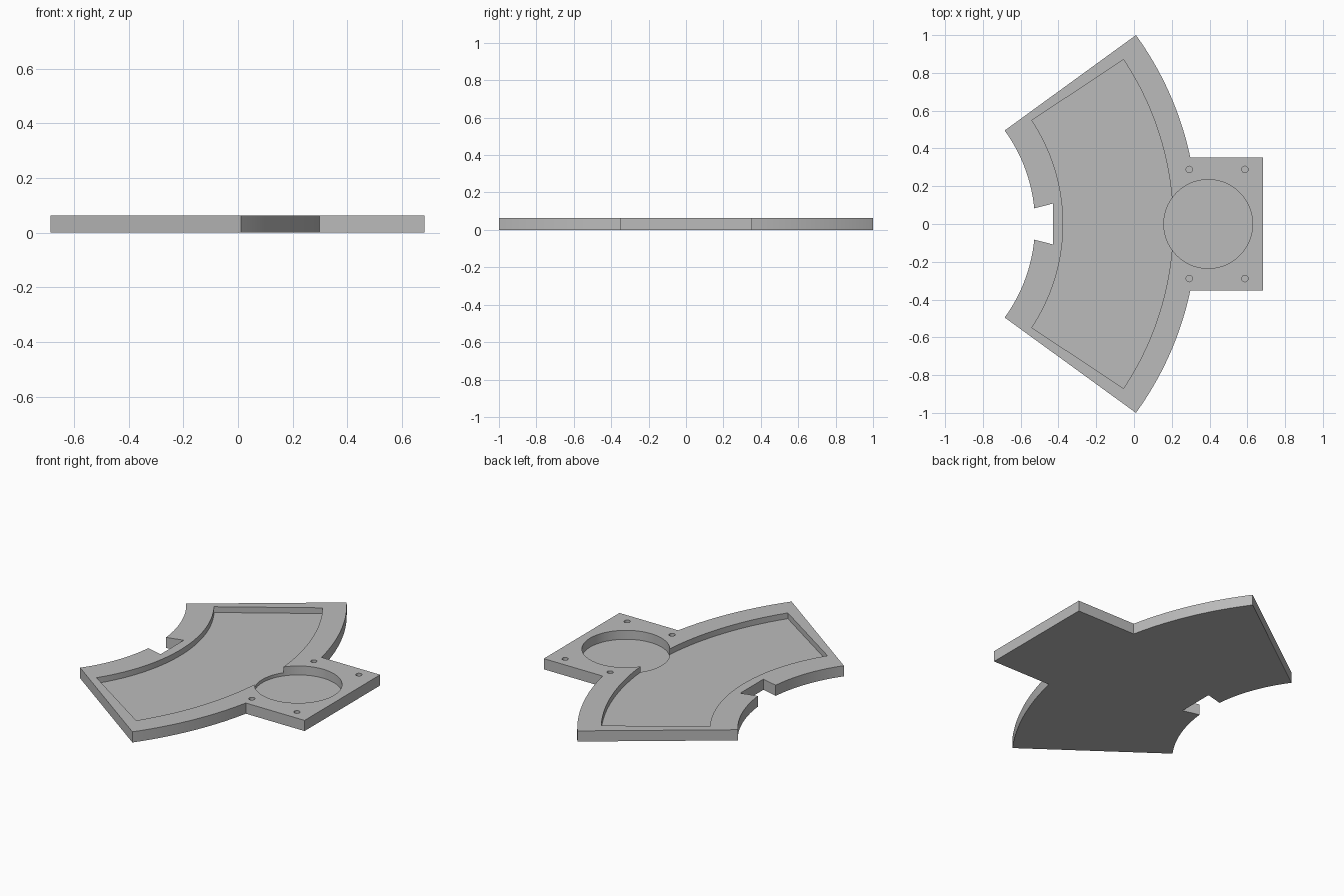
import bpy
import bmesh
from math import asin, cos, sin, radians, pi

HEIGHT = 0.063
CENTRE_X = -1.366                 # shared centre of all the arcs
OUTER_R, INNER_R = 1.701, 0.842   # sector rim
HALF_ANGLE = radians(36)
BOX_X, BOX_Y = 0.682, 0.353       # square mount
NOTCH_X, NOTCH_Y, NOTCH_MOUTH = -0.43, 0.108, 0.083
DISC_X, DISC_R = 0.393, 0.235

cube = bpy.data.objects.get("Cube")
if cube:
    bpy.data.objects.remove(cube, do_unlink=True)

grey = bpy.data.materials.new("plain grey")
grey.use_nodes = True
grey.diffuse_color = (0.5, 0.5, 0.5, 1)
grey.node_tree.nodes["Principled BSDF"].inputs["Base Color"].default_value = (0.5, 0.5, 0.5, 1)


def arc(radius, start, end, steps=32, cx=CENTRE_X, cy=0):
    """Points along an arc, ends included."""
    angles = [start + (end - start) * i / steps for i in range(steps + 1)]
    return [(cx + radius * cos(a), cy + radius * sin(a)) for a in angles]


def circle(radius, cx, cy, steps):
    return arc(radius, 0, 2 * pi, steps, cx, cy)[:-1]


def prism(name, outline, bottom, top):
    """Extrude a counter-clockwise outline between two heights."""
    bm = bmesh.new()
    face = bm.faces.new([bm.verts.new((x, y, bottom)) for x, y in outline])
    moved = bmesh.ops.extrude_face_region(bm, geom=[face])
    verts = [v for v in moved["geom"] if isinstance(v, bmesh.types.BMVert)]
    bmesh.ops.translate(bm, verts=verts, vec=(0, 0, top - bottom))
    bmesh.ops.recalc_face_normals(bm, faces=bm.faces)
    mesh = bpy.data.meshes.new(name)
    bm.to_mesh(mesh)
    bm.free()
    mesh.materials.append(grey)
    obj = bpy.data.objects.new(name, mesh)
    bpy.context.collection.objects.link(obj)
    return obj


# Base plate: curved sector, square mount on the outside, dovetail notch inside
mount_a = asin(BOX_Y / OUTER_R)
notch_a = asin(NOTCH_MOUTH / INNER_R)
outline = (arc(OUTER_R, -HALF_ANGLE, -mount_a)
           + [(BOX_X, -BOX_Y), (BOX_X, BOX_Y)]
           + arc(OUTER_R, mount_a, HALF_ANGLE)
           + arc(INNER_R, HALF_ANGLE, notch_a)
           + [(NOTCH_X, NOTCH_Y), (NOTCH_X, -NOTCH_Y)]
           + arc(INNER_R, -notch_a, -HALF_ANGLE))
plate = prism("base_plate", outline, 0, HEIGHT)

# Cutters: shallow curved tray, deeper round recess, four blind screw holes
tray_a = radians(33.6)
tray = arc(1.573, -tray_a, tray_a, 64) + arc(0.991, tray_a, -tray_a, 64)
cutters = [prism("tray_cutter", tray, 0.029, 0.1),
           prism("disc_cutter", circle(DISC_R, DISC_X, 0, 96), 0.010, 0.11)]
for x in (0.293, 0.587):
    for y in (-0.289, 0.289):
        cutters.append(prism("screw_hole_cutter", circle(0.017, x, y, 24), 0.010, 0.12))

bpy.ops.object.select_all(action="DESELECT")
bpy.context.view_layer.objects.active = plate
plate.select_set(True)
for cutter in cutters:
    cutter.hide_render = True
    mod = plate.modifiers.new(cutter.name, "BOOLEAN")
    mod.operation = "DIFFERENCE"
    mod.solver = "EXACT"
    mod.object = cutter
    bpy.ops.object.modifier_apply(modifier=mod.name)
    bpy.data.objects.remove(cutter, do_unlink=True)

bpy.ops.object.shade_smooth_by_angle(angle=radians(30))
